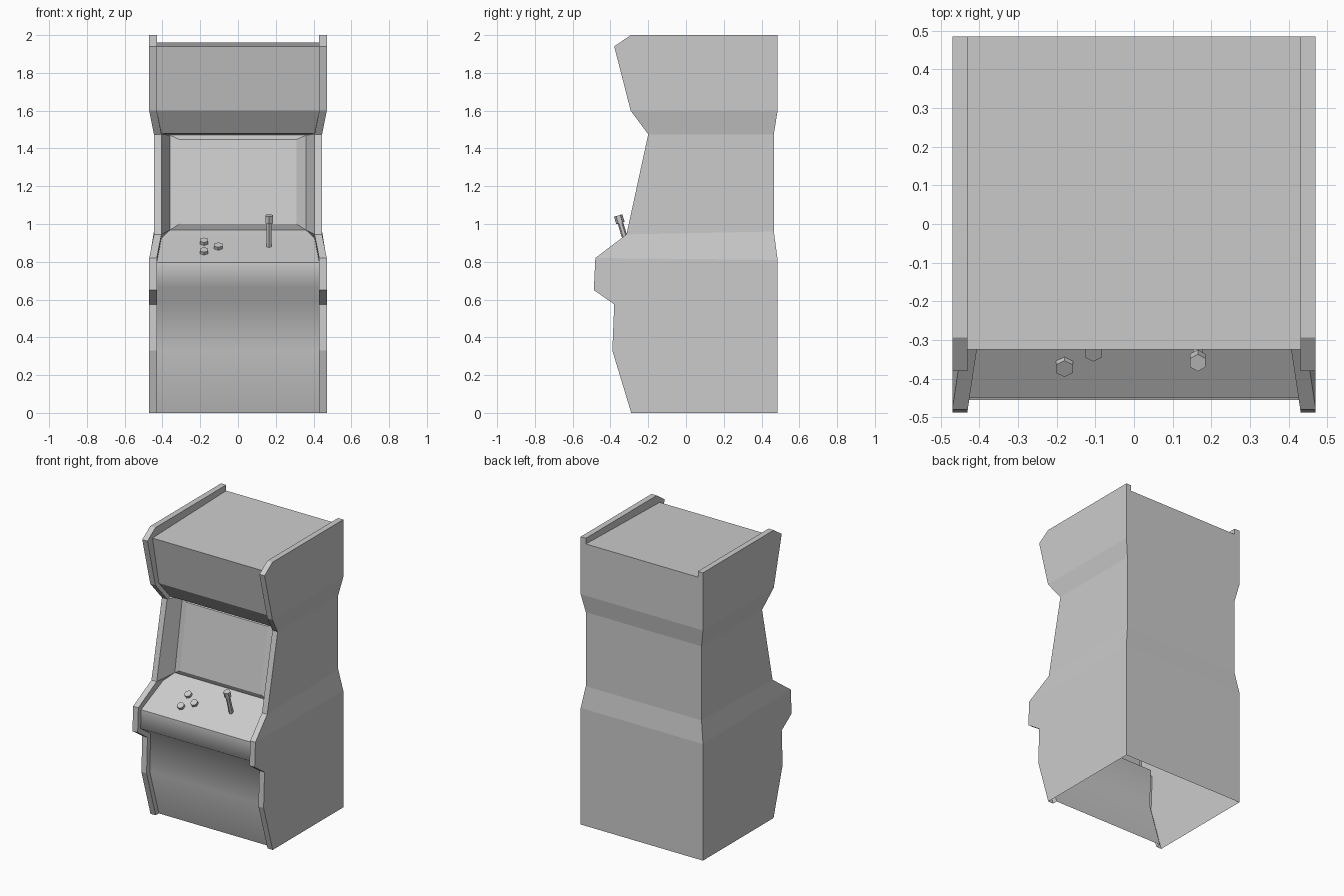
import bpy
from mathutils import Vector

if "Cube" in bpy.data.objects:
    bpy.data.objects.remove(bpy.data.objects["Cube"])

T = 0.04  # thickness of the side panels


def make(name, verts, faces, mirror=False):
    mesh = bpy.data.meshes.new(name)
    mesh.from_pydata(verts, [], faces)
    mesh.validate()
    obj = bpy.data.objects.new(name, mesh)
    bpy.context.collection.objects.link(obj)
    if mirror:
        obj.modifiers.new("Mirror", 'MIRROR').use_mirror_merge = False
    return obj


def loft(name, rows):
    """Strip across the cabinet from (half width, y, z) rows."""
    verts = [(s * x, y, z) for x, y, z in rows for s in (-1, 1)]
    faces = [(2 * i, 2 * i + 1, 2 * i + 3, 2 * i + 2) for i in range(len(rows) - 1)]
    return make(name, verts, faces)


# Front edge of the side panel, bottom to top and along the top: half width, y, z
rim = [(.47, -.29, 0), (.47, -.39, .33), (.47, -.38, .575), (.47, -.488, .65),
       (.47, -.48, .82), (.445, -.315, .945), (.445, -.2, 1.475), (.47, -.293, 1.6),
       (.47, -.38, 1.94), (.47, -.293, 2), (.47, .485, 2)]
# Back wall rows
back = [(.47, .485, 0), (.47, .485, .81), (.445, .465, .96),
        (.445, .465, 1.475), (.47, .485, 1.6), (.47, .485, 1.96)]
# Recessed front panels between the sides
panel = [(.43, -.255, 0), (.43, -.355, .33), (.43, -.345, .59), (.43, -.455, .665),
         (.43, -.45, .795), (.405, -.245, .925), (.36, -.18, .968), (.36, -.095, 1.47),
         (.405, -.165, 1.48), (.43, -.255, 1.6), (.43, -.325, 1.94), (.43, .485, 1.96)]

# Side panels: outer skin, front rim and inner wall
verts, faces = [], []


def face(*pts):
    faces.append(tuple(range(len(verts), len(verts) + len(pts))))
    verts.extend(pts)


inner = [(x - T, y, z) for x, y, z in rim]
face(back[0], back[1], *rim[4::-1])
face(back[1], back[2], rim[5], rim[4])
face(back[2], back[3], rim[6], rim[5])
face(back[3], back[4], rim[7], rim[6])
face(back[4], rim[10], rim[9], rim[8], rim[7])
for i in range(10):
    face(inner[i], rim[i], rim[i + 1], inner[i + 1])
for i in range(5):
    face(panel[i], inner[i], inner[i + 1], panel[i + 1])
face(panel[5], inner[5], panel[6])
face(panel[6], inner[5], inner[6], panel[7])
face(panel[7], inner[6], panel[8])
for i in (6, 7):
    face(panel[i + 2], inner[i], inner[i + 1], panel[i + 3])
face(panel[10], inner[8], inner[9], inner[10], panel[11])
face(back[5], panel[11], inner[10], rim[10])
make("side_panel", verts, faces, mirror=True)

# Front, control, marquee and back surfaces
loft("lower_front", panel[:5]).data.shade_smooth()
loft("control_panel", panel[4:7])
loft("marquee_and_top", panel[7:])
loft("back_wall", [(-x, y, z) for x, y, z in back])

# Slightly raised screen
outer = [(-.36, -.18, .968), (.36, -.18, .968), (.36, -.095, 1.47), (-.36, -.095, 1.47)]
glass = [(-.31, -.195, 1.0), (.31, -.195, 1.0), (.31, -.12, 1.447), (-.31, -.12, 1.447)]
make("screen", outer + glass,
     [(4, 5, 6, 7)] + [(i, (i + 1) % 4, 4 + (i + 1) % 4, 4 + i) for i in range(4)])


def hex_rod(name, start, end, radius):
    a, b = Vector(start), Vector(end)
    bpy.ops.mesh.primitive_cylinder_add(vertices=6, radius=radius, depth=(b - a).length,
                                        location=(a + b) / 2)
    obj = bpy.context.object
    obj.name = name
    obj.rotation_euler = (b - a).to_track_quat('Z', 'Y').to_euler()


# Buttons standing on the control panel
up = Vector((0, -.53, .85))
for x, y in ((-.18, -.365), (-.18, -.285), (-.105, -.325)):
    base = Vector((x, y, .795 + (y + .45) * .634))
    hex_rod("button", base - up * .005, base + up * .018, .025)

# Joystick
hex_rod("joystick_shaft", (.165, -.308, .875), (.165, -.347, 1.005), .015)
hex_rod("joystick_knob", (.165, -.347, 1.005), (.165, -.359, 1.045), .023)
